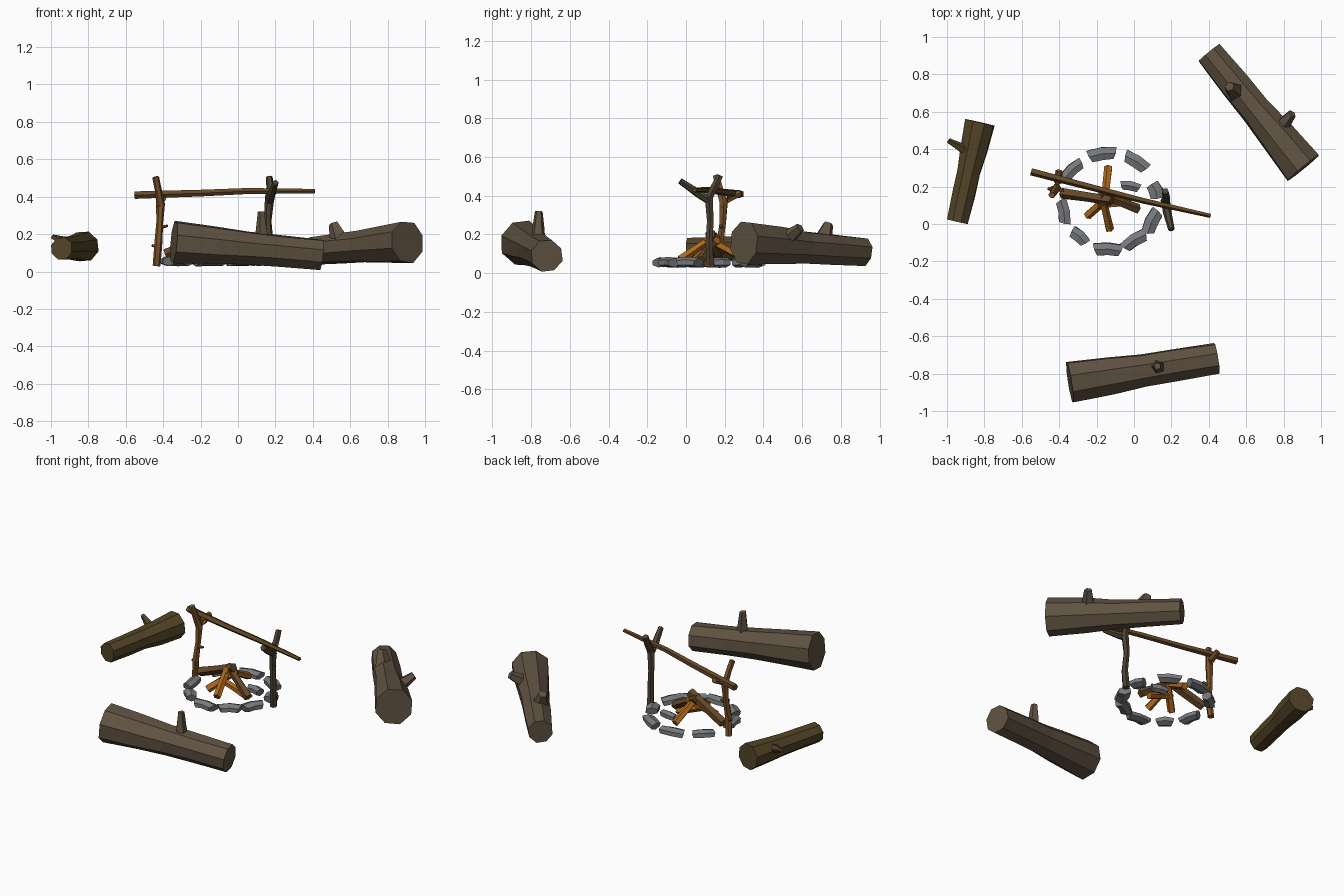
import bpy, bmesh, math, random
from mathutils import Vector, Matrix

random.seed(4)


def material(name, rgb):
    m = bpy.data.materials.new(name)
    m.diffuse_color = (*rgb, 1)
    return m


BARK = material("bark", (0.115, 0.084, 0.053))
OLIVE = material("olive_bark", (0.088, 0.058, 0.020))
TAN = material("tan_wood", (0.20, 0.085, 0.022))
DARK = material("dark_wood", (0.075, 0.055, 0.035))
BROWN = material("brown_wood", (0.13, 0.065, 0.02))
EMBER = material("ember_wood", (0.42, 0.14, 0.012))
STONE = material("stone", (0.19, 0.195, 0.205))


def add_tube(bm, pts, radii, sides, jitter=0.0, turn=0.0):
    """Faceted, capped tube through the points."""
    pts = [Vector(p) for p in pts]
    rings = []
    for i, p in enumerate(pts):
        t = (pts[min(i + 1, len(pts) - 1)] - pts[max(i - 1, 0)]).normalized()
        up = Vector((0, 1, 0)) if abs(t.z) > 0.8 else Vector((0, 0, 1))
        side = t.cross(up).normalized()
        up = side.cross(t)
        ring = []
        for k in range(sides):
            a = 2 * math.pi * k / sides + turn
            r = radii[i] * (1 + random.uniform(-jitter, jitter))
            ring.append(bm.verts.new(p + side * math.cos(a) * r + up * math.sin(a) * r))
        rings.append(ring)
    for a, b in zip(rings, rings[1:]):
        for k in range(sides):
            n = (k + 1) % sides
            bm.faces.new((a[k], a[n], b[n], b[k]))
    bm.faces.new(rings[0][::-1])
    bm.faces.new(rings[-1])


def finish(name, bm, mat):
    bmesh.ops.recalc_face_normals(bm, faces=bm.faces)
    mesh = bpy.data.meshes.new(name)
    bm.to_mesh(mesh)
    bm.free()
    mesh.materials.append(mat)
    ob = bpy.data.objects.new(name, mesh)
    bpy.context.collection.objects.link(ob)


def branch(name, mat, tubes, sides=6, jitter=0.08):
    bm = bmesh.new()
    for pts, radii in tubes:
        add_tube(bm, pts, radii, sides, jitter)
    finish(name, bm, mat)


def log(name, mat, a, b, ra, rb, stubs):
    """Tapering eight-sided log with broken branch stubs."""
    a, b = Vector(a), Vector(b)
    bm = bmesh.new()
    ts = (0, 0.28, 0.5, 0.72, 1)
    waist = (1, 0.97, 0.9, 0.95, 1.0)
    add_tube(bm, [a.lerp(b, t) for t in ts],
             [(ra + (rb - ra) * t) * w for t, w in zip(ts, waist)], 8, 0.04, 0.3)
    for p, q, r0, r1 in stubs:
        mid = Vector(p).lerp(Vector(q), 0.5)
        add_tube(bm, (p, mid, q), (r0, (r0 + r1) * 0.5, r1), 5, 0.06)
    finish(name, bm, mat)


# Seating logs
log("front_log", BARK, (-0.343, -0.845, 0.16), (0.443, -0.718, 0.09), 0.118, 0.084,
    [((0.13, -0.765, 0.16), (0.125, -0.76, 0.32), 0.042, 0.02)])
log("right_log", BARK, (0.905, 0.30, 0.158), (0.40, 0.915, 0.112), 0.116, 0.076,
    [((0.55, 0.70, 0.15), (0.51, 0.735, 0.255), 0.06, 0.028),
     ((0.76, 0.49, 0.15), (0.845, 0.59, 0.235), 0.05, 0.025)])
log("left_log", OLIVE, (-0.822, 0.543, 0.133), (-0.943, 0.012, 0.123), 0.084, 0.06,
    [((-0.89, 0.39, 0.15), (-0.992, 0.445, 0.185), 0.033, 0.014)])

# Forked posts and the crossbar between them
branch("left_post", TAN, [
    ([(-0.435, 0.185, 0.03), (-0.425, 0.175, 0.15), (-0.418, 0.19, 0.26),
      (-0.413, 0.195, 0.36), (-0.425, 0.175, 0.43), (-0.44, 0.155, 0.505)],
     [0.020, 0.021, 0.019, 0.023, 0.020, 0.018]),
    ([(-0.415, 0.19, 0.34), (-0.407, 0.225, 0.39), (-0.40, 0.285, 0.415)],
     [0.022, 0.023, 0.018]),
    ([(-0.42, 0.185, 0.235), (-0.375, 0.18, 0.245)], [0.012, 0.007]),
    ([(-0.425, 0.18, 0.13), (-0.46, 0.19, 0.14)], [0.012, 0.007])])
branch("right_post", DARK, [
    ([(0.165, 0.125, 0.03), (0.17, 0.118, 0.15), (0.16, 0.125, 0.27),
      (0.168, 0.118, 0.39), (0.172, 0.15, 0.45), (0.168, 0.175, 0.505)],
     [0.022, 0.021, 0.019, 0.024, 0.021, 0.018]),
    ([(0.168, 0.12, 0.375), (0.178, 0.06, 0.415), (0.20, -0.03, 0.475)],
     [0.023, 0.022, 0.017])])
branch("crossbar", BROWN, [
    ([(-0.55, 0.28, 0.408), (-0.2, 0.19, 0.418), (0.05, 0.125, 0.43), (0.41, 0.045, 0.43)],
     [0.021, 0.019, 0.017, 0.012])], sides=5)

# Firewood stacked in a cone
sticks = [
    ("brown_firewood_1", BROWN, (-0.385, 0.168, 0.09), (-0.12, 0.125, 0.205), 0.03),
    ("brown_firewood_2", BROWN, (0.02, 0.08, 0.065), (-0.18, 0.155, 0.19), 0.027),
    ("orange_firewood_1", EMBER, (-0.13, -0.03, 0.07), (-0.17, 0.14, 0.185), 0.023),
    ("orange_firewood_2", EMBER, (-0.25, 0.045, 0.06), (-0.12, 0.16, 0.17), 0.025),
    ("orange_firewood_3", EMBER, (-0.135, 0.305, 0.075), (-0.16, 0.10, 0.185), 0.023),
    ("orange_firewood_4", EMBER, (-0.02, 0.115, 0.05), (-0.2, 0.10, 0.12), 0.022),
]
for name, mat, a, b, r in sticks:
    mid = Vector(a).lerp(Vector(b), 0.5)
    branch(name, mat, [((a, mid, b), (r, r * 0.92, r * 0.95))], sides=5)

# Ring of stones: x, y, heading in degrees, length, width
stones = [
    (-0.17, 0.37, 8, 0.13, 0.065), (0.01, 0.33, -32, 0.12, 0.065),
    (0.11, 0.175, -70, 0.075, 0.07), (0.10, 0.01, 65, 0.12, 0.07),
    (0.005, -0.09, 32, 0.125, 0.065), (-0.14, -0.14, -3, 0.13, 0.065),
    (-0.295, -0.07, -42, 0.09, 0.06), (-0.38, 0.065, -80, 0.115, 0.06),
    (-0.325, 0.288, 42, 0.11, 0.06), (-0.02, 0.20, -10, 0.09, 0.045),
]
for i, (x, y, ang, ln, wd) in enumerate(stones):
    bm = bmesh.new()
    add_tube(bm, [(-0.5, 0, 0), (0, 0.1, 0.06), (0.5, 0, 0)], (0.56, 0.6, 0.56), 6, 0.08, 0.5)
    bmesh.ops.transform(bm, verts=bm.verts, matrix=Matrix.Translation((x, y, 0.054))
                        @ Matrix.Rotation(math.radians(ang), 4, 'Z')
                        @ Matrix.Diagonal((ln, wd, 0.044, 1)))
    finish(f"stone_{i + 1}", bm, STONE)
